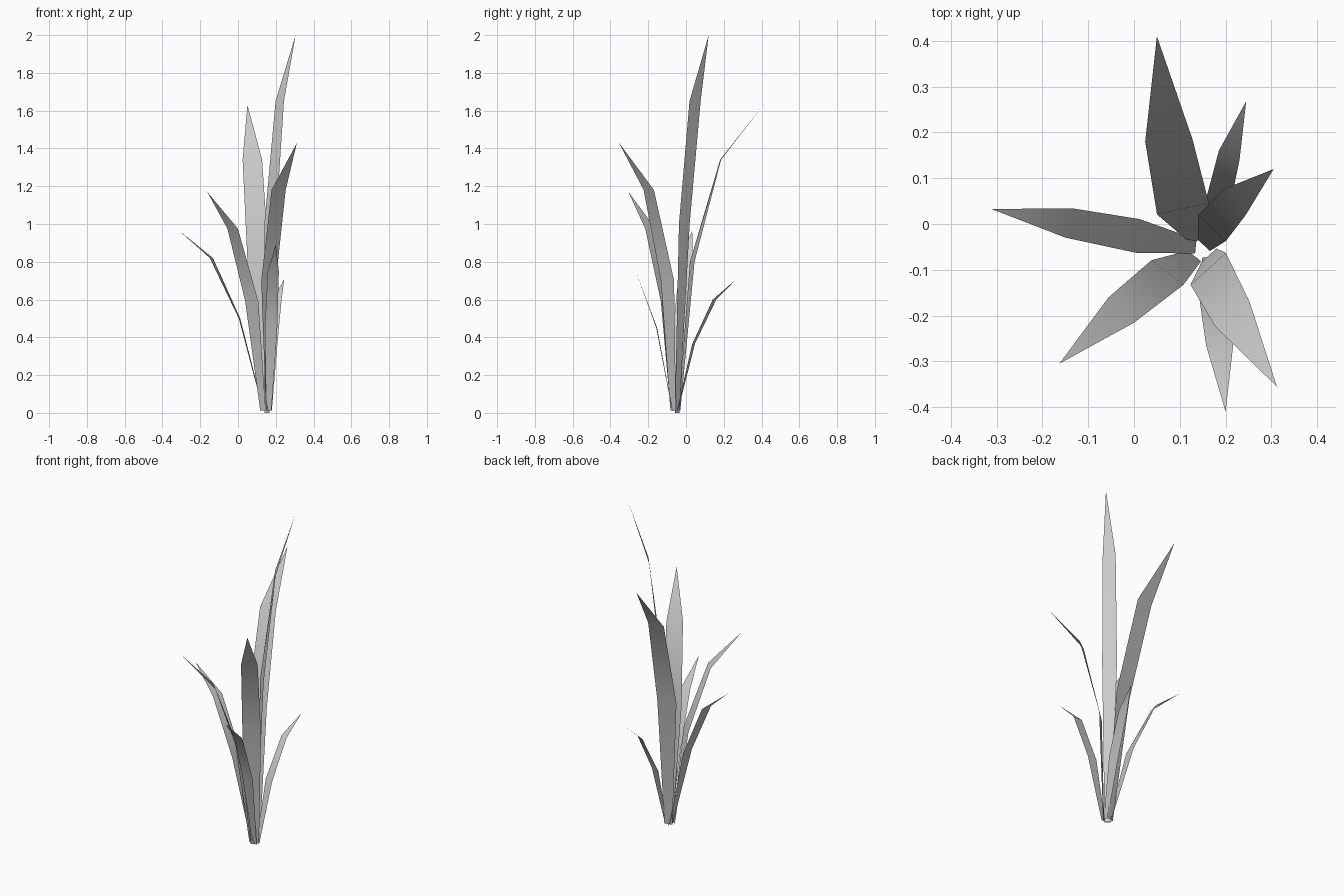
import bpy
from math import cos, sin, radians

# Each blade: base centre, bend centre, upper bend centre, tip, full width, yaw at bend / upper bend
BLADES = [
    ((.145, -.035), (.107, .033, .80), (.076, .183, 1.34), (.05, .41, 1.63), .116, 12, 3),
    ((.168, -.045), (.182, .040, .365), (.208, .151, .60), (.245, .268, .71), .055, -15, -22),
    ((.153, -.047), (.170, -.009, 1.0), (.221, .048, 1.65), (.305, .12, 2.0), .083, -43, -53),
    ((.164, -.068), (.162, -.098, .70), (.215, -.197, 1.18), (.312, -.355, 1.43), .104, 42, 36),
    ((.163, -.072), (.175, -.155, .45), (.187, -.266, .75), (.20, -.41, .89), .066, 4, 0),
    ((.132, -.070), (.073, -.106, .59), (-.028, -.188, .975), (-.163, -.305, 1.17), .088, -38, -45),
    ((.135, -.049), (.008, -.026, .50), (-.141, .002, .82), (-.312, .033, .965), .074, 84, 75),
]


def pair(centre, width, yaw):
    """Two points either side of a blade's centreline."""
    x, y, z = centre
    dx, dy = cos(radians(yaw)) * width / 2, sin(radians(yaw)) * width / 2
    return [(x - dx, y - dy, z), (x + dx, y + dy, z)]


def blade(name, base, bend, upper, tip, width, yaw, yaw_up):
    root_z = 0.0 if tip[2] > 1.9 else 0.012
    verts = (pair((*base, root_z), width * .42, yaw) + pair(bend, width, yaw)
             + pair(upper, width * .89, yaw_up) + [tip])
    mesh = bpy.data.meshes.new(name)
    mesh.from_pydata(verts, [], [(0, 1, 3, 2), (2, 3, 5, 4), (4, 5, 6)])
    mesh.shade_smooth()
    obj = bpy.data.objects.new(name, mesh)
    bpy.context.collection.objects.link(obj)


# Tuft of seven bent grass blades growing from one root
for i, data in enumerate(BLADES, 1):
    blade(f"grass_blade_{i}", *data)
